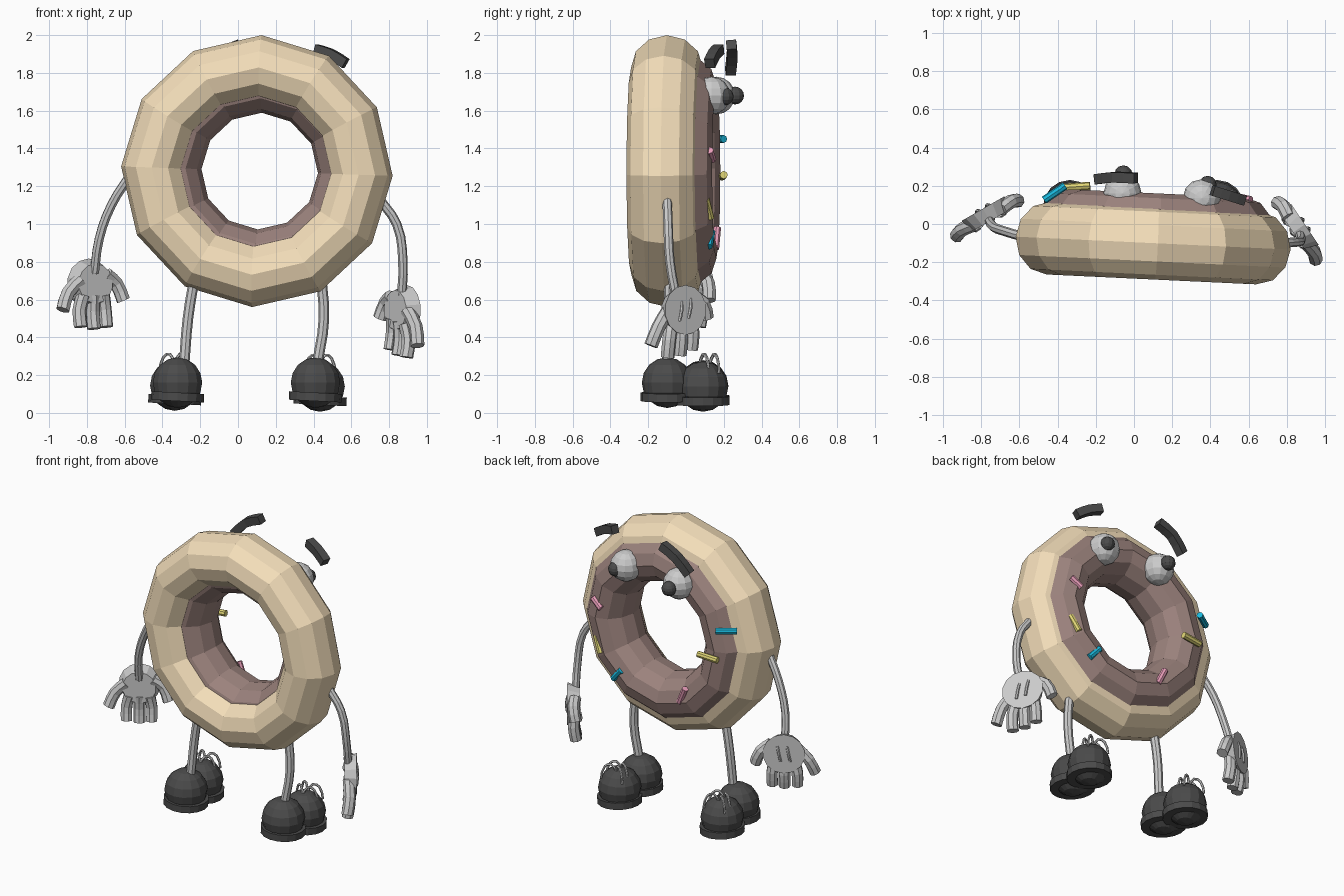
import bpy
from math import radians, pi
from mathutils import Vector, Matrix

if "Cube" in bpy.data.objects:
    bpy.data.objects.remove(bpy.data.objects["Cube"])


def material(name, rgb):
    m = bpy.data.materials.new(name)
    m.diffuse_color = (*rgb, 1)
    m.use_nodes = True
    m.node_tree.nodes["Principled BSDF"].inputs["Base Color"].default_value = m.diffuse_color
    return m


DOUGH = material("dough", (0.90, 0.73, 0.49))
ICING = material("icing", (0.33, 0.225, 0.205))
DARK = material("dark", (0.07, 0.07, 0.07))
BLUE = material("blue", (0.01, 0.48, 0.72))
PINK = material("pink", (0.82, 0.34, 0.49))
YELLOW = material("yellow", (0.75, 0.67, 0.18))


def finish(name, mat=None):
    o = bpy.context.object
    o.name = name
    if mat:
        o.data.materials.append(mat)
    return o


def ring(name, centre, major, minor, depth, mat):
    """Twelve-sided torus whose axis runs along y, turned slightly."""
    bpy.ops.mesh.primitive_torus_add(major_segments=12, minor_segments=12,
                                     major_radius=major, minor_radius=minor)
    o = finish(name, mat)
    o.matrix_world = (Matrix.Translation(centre) @ Matrix.Rotation(radians(-2.7), 4, 'Z')
                      @ Matrix.Rotation(pi / 2, 4, 'X') @ Matrix.Rotation(radians(-2), 4, 'Z')
                      @ Matrix.Diagonal((1, 1, depth / minor, 1)))


def ball(name, centre, r, mat=None, segs=12):
    bpy.ops.mesh.primitive_uv_sphere_add(segments=segs, ring_count=8, radius=r, location=centre)
    return finish(name, mat)


def tube(name, pts, r, mat=None, sides=8, steps=3, tilt=0):
    """Capped tube along a smooth path, turned into a mesh."""
    cu = bpy.data.curves.new(name, 'CURVE')
    cu.dimensions = '3D'
    cu.bevel_depth = r
    cu.bevel_resolution = sides // 2 - 2
    cu.resolution_u = steps
    cu.use_fill_caps = True
    sp = cu.splines.new('BEZIER')
    sp.bezier_points.add(len(pts) - 1)
    for bp, p in zip(sp.bezier_points, pts):
        bp.co = p
        bp.handle_left_type = bp.handle_right_type = 'AUTO'
        bp.tilt = tilt
    o = bpy.data.objects.new(name, cu)
    bpy.context.collection.objects.link(o)
    bpy.ops.object.select_all(action='DESELECT')
    o.select_set(True)
    bpy.context.view_layer.objects.active = o
    bpy.ops.object.convert(target='MESH')
    o = finish(name, mat)
    for p in o.data.polygons:
        p.use_smooth = False


# Dough and icing
ring("dough_ring", (0.10, -0.10, 1.28), 0.549, 0.171, 0.19, DOUGH)
ring("icing_ring", (0.115, -0.025, 1.28), 0.463, 0.154, 0.185, ICING)

# Sprinkles
for i, (a, b, mat) in enumerate([
        ((-0.47, 0.125, 1.45), (-0.36, 0.20, 1.45), BLUE),
        ((-0.37, 0.19, 1.25), (-0.23, 0.20, 1.26), YELLOW),
        ((0.61, 0.125, 1.39), (0.54, 0.14, 1.34), PINK),
        ((0.60, 0.105, 1.13), (0.55, 0.13, 1.03), YELLOW),
        ((0.46, 0.12, 0.88), (0.39, 0.135, 0.96), BLUE),
        ((-0.06, 0.155, 0.87), (-0.11, 0.165, 0.98), PINK)]):
    tube(f"sprinkle_{i + 1}", [a, b], 0.021, mat, steps=1)

# Eyes and brows
for side, eye, pupil in (("left", (-0.06, 0.16, 1.68), (-0.055, 0.26, 1.68)),
                         ("right", (0.355, 0.135, 1.68), (0.385, 0.205, 1.675))):
    ball(f"{side}_eye", eye, 0.10)
    ball(f"{side}_pupil", pupil, 0.047, DARK)
tube("left_brow", [(-0.19, 0.235, 1.805), (-0.10, 0.245, 1.90), (0.01, 0.24, 1.95)],
     0.038, DARK, 4, 2, pi / 4)
tube("right_brow", [(0.41, 0.175, 1.925), (0.49, 0.15, 1.90), (0.57, 0.125, 1.85)],
     0.038, DARK, 4, 2, pi / 4)

# Arms and legs
tube("left_arm", [(-0.57, -0.07, 1.26), (-0.67, -0.04, 1.10), (-0.735, -0.015, 0.92),
                  (-0.76, 0.025, 0.74)], 0.025)
tube("right_arm", [(0.75, -0.10, 1.13), (0.84, -0.095, 1.00), (0.873, -0.085, 0.80),
                   (0.865, -0.05, 0.60)], 0.025)
tube("left_leg", [(-0.23, -0.09, 0.72), (-0.265, -0.09, 0.50), (-0.285, -0.10, 0.26)], 0.028)
tube("right_leg", [(0.44, -0.09, 0.72), (0.455, -0.09, 0.50), (0.42, -0.10, 0.26)], 0.028)


def hand(side, centre, across):
    """Flat palm with fanned fingers; 'across' points towards the thumb."""
    c, u = Vector(centre), Vector(across).normalized()
    n = Vector((u.y, -u.x, 0)) if side == "right" else Vector((-u.y, u.x, 0))
    n.normalize()

    def at(a, z, out=0):
        return c + u * a + n * out + Vector((0, 0, z))
    bpy.ops.mesh.primitive_cone_add(vertices=14, radius1=0.105, radius2=0.132, depth=0.075,
                                    location=c + n * 0.003)
    palm = finish(f"{side}_palm")
    palm.rotation_euler = n.to_track_quat('Z', 'Y').to_euler()
    fingers = [("thumb", (0.08, 0.05), (0.145, 0.0), (0.18, -0.09)),
               ("finger_1", (0.06, -0.06), (0.075, -0.14), (0.075, -0.23)),
               ("finger_2", (0.0, -0.06), (0.0, -0.15), (0.0, -0.24)),
               ("finger_3", (-0.06, -0.06), (-0.08, -0.14), (-0.08, -0.23)),
               ("little_finger", (-0.08, 0.02), (-0.15, -0.05), (-0.19, -0.14))]
    for name, a, b, d in fingers:
        tube(f"{side}_{name}", [at(*a, -0.008), at(*b, 0), at(*d, -0.015)], 0.037, None, 8, 2)
    for k in (-0.03, 0.03):                      # raised glove seams
        tube(f"{side}_glove_seam", [at(k + 0.01, 0.05, 0.037), at(k, 0.0, 0.046),
                                    at(k - 0.01, -0.05, 0.04)], 0.009, None, 6, 2)


hand("left", (-0.77, 0.045, 0.685), (0.87, 0.5, 0))
hand("right", (0.86, -0.025, 0.545), (-0.56, 0.83, 0.27))

# Shoes: heel and toe domes on round soles, with lace loops
for side, heel, toe in (("left", (-0.32, -0.10, 0.16), (-0.335, 0.09, 0.145)),
                        ("right", (0.41, -0.10, 0.16), (0.435, 0.09, 0.14))):
    for part, p in (("heel", heel), ("toe", toe)):
        ball(f"{side}_{part}", p, 0.134, DARK, 14)
        bpy.ops.mesh.primitive_cylinder_add(vertices=16, radius=0.14, depth=0.045,
                                            location=(p[0], p[1], p[2] - 0.075),
                                            rotation=(0, radians(3), 0))
        finish(f"{side}_{part}_sole", DARK)
    t = Vector(toe)
    for y in (-0.02, 0.035):
        for s in (-1, 1):
            tube(f"{side}_lace", [t + Vector((0, y, 0.11)), t + Vector((s * 0.025, y + 0.02, 0.165)),
                                  t + Vector((s * 0.06, y + 0.04, 0.15)),
                                  t + Vector((s * 0.08, y + 0.05, 0.07))], 0.008, None, 6, 2)
